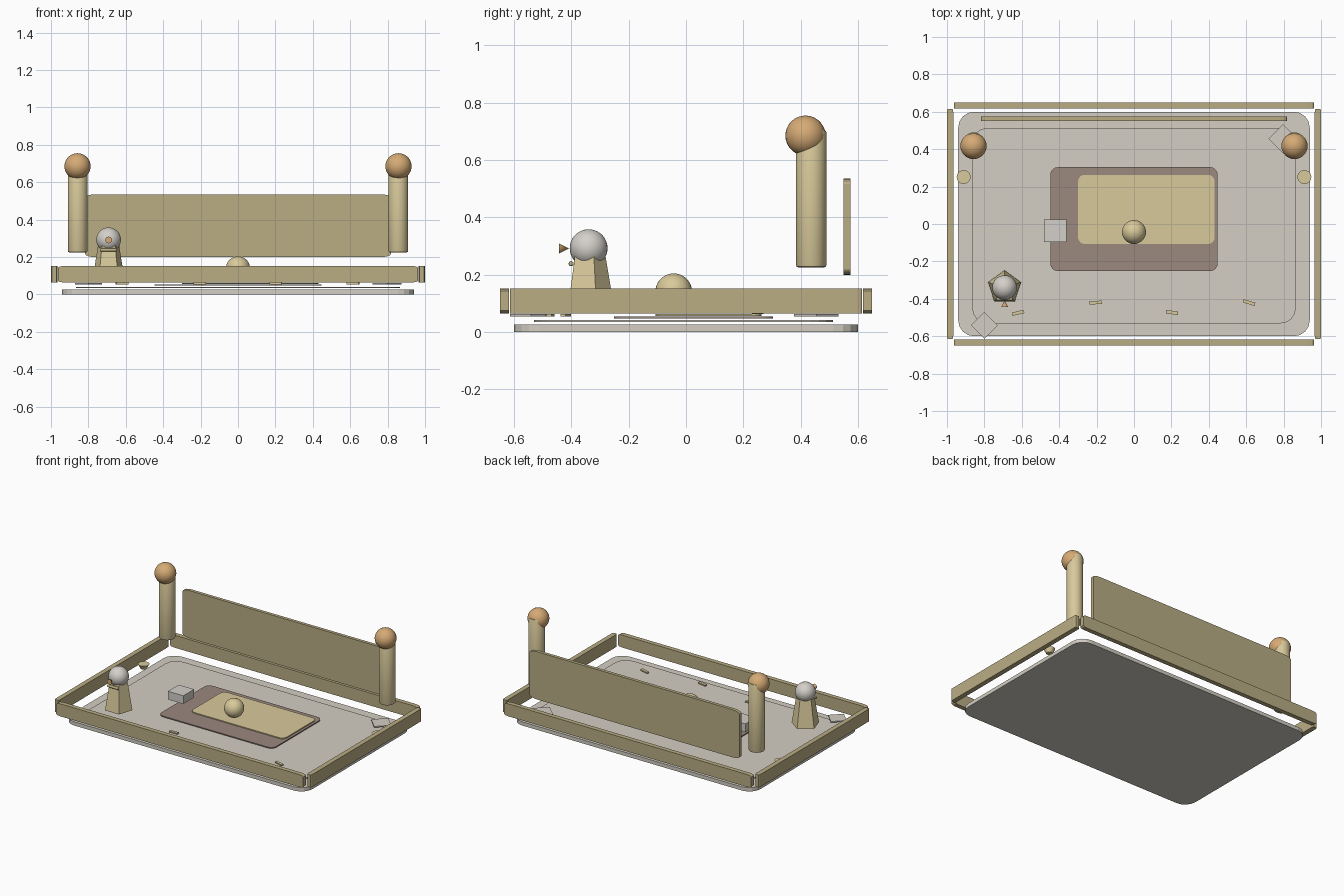
import bpy, bmesh, math
from mathutils import Matrix, Vector

if "Cube" in bpy.data.objects:
    bpy.data.objects.remove(bpy.data.objects["Cube"])


def material(name, rgb):
    m = bpy.data.materials.new(name)
    lin = [((c / 255 + 0.055) / 1.055) ** 2.4 for c in rgb]
    m.diffuse_color = (*lin, 1)
    m.use_nodes = True
    m.node_tree.nodes["Principled BSDF"].inputs["Base Color"].default_value = m.diffuse_color
    return m


STONE = material("pale stone", (211, 206, 195))
BROWN = material("rug brown", (155, 137, 127))
CREAM = material("cream", (217, 202, 155))
OLIVE = material("olive tan", (186, 173, 132))
ORANGE = material("warm orange", (213, 170, 117))
GREY = material("light grey", (212, 208, 202))


def finish(name, bm, mat, smooth=False):
    bmesh.ops.recalc_face_normals(bm, faces=bm.faces[:])
    me = bpy.data.meshes.new(name)
    bm.to_mesh(me)
    bm.free()
    me.materials.append(mat)
    ob = bpy.data.objects.new(name, me)
    bpy.context.collection.objects.link(ob)
    if smooth:
        bpy.ops.object.select_all(action='DESELECT')
        ob.select_set(True)
        bpy.context.view_layer.objects.active = ob
        bpy.ops.object.shade_smooth_by_angle(angle=math.radians(40))
    return ob


def plate(name, mat, centre, size, corner, axis='Z', turn=0, segs=4):
    """Rounded rectangle extruded along an axis; corner = (rx, ry)."""
    w, h, d = size
    rx, ry = corner
    bm = bmesh.new()
    pts = []
    for q, (sx, sy) in enumerate([(1, 1), (-1, 1), (-1, -1), (1, -1)]):
        if rx == 0:
            pts.append((sx * w / 2, sy * h / 2))
            continue
        for i in range(segs + 1):
            a = math.pi / 2 * (q + i / segs)
            pts.append((sx * (w / 2 - rx) + rx * math.cos(a),
                        sy * (h / 2 - ry) + ry * math.sin(a)))
    face = bm.faces.new([bm.verts.new((x, y, -d / 2)) for x, y in pts])
    ext = bmesh.ops.extrude_face_region(bm, geom=[face])
    bmesh.ops.translate(bm, vec=(0, 0, d),
                        verts=[g for g in ext['geom'] if isinstance(g, bmesh.types.BMVert)])
    rot = Matrix.Rotation(math.radians(turn), 4, 'Z')
    if axis == 'Y':
        rot = Matrix.Rotation(math.pi / 2, 4, 'X') @ rot
    bm.transform(Matrix.Translation(centre) @ rot)
    return finish(name, bm, mat)


def ball(name, mat, centre, r):
    bm = bmesh.new()
    bmesh.ops.create_uvsphere(bm, u_segments=32, v_segments=18, radius=r)
    bm.transform(Matrix.Translation(centre))
    return finish(name, bm, mat, True)


def cone(name, mat, a, b, r1, r2, sides=32, turn=0, smooth=True, bevel=0):
    """Frustum from point a (radius r1) to point b (radius r2)."""
    a, b = Vector(a), Vector(b)
    bm = bmesh.new()
    bmesh.ops.create_cone(bm, cap_ends=True, segments=sides, radius1=r1, radius2=r2,
                          depth=(b - a).length)
    if bevel:
        rims = [e for e in bm.edges if abs(e.verts[0].co.z - e.verts[1].co.z) < 1e-5]
        bmesh.ops.bevel(bm, geom=rims, offset=bevel, segments=2, profile=0.5,
                        affect='EDGES')
    rot = (b - a).to_track_quat('Z', 'Y').to_matrix().to_4x4()
    bm.transform(Matrix.Translation((a + b) / 2) @ rot
                 @ Matrix.Rotation(math.radians(turn), 4, 'Z'))
    return finish(name, bm, mat, smooth)


# floor layers
plate("base_slab", STONE, (0, 0, 0.013), (1.88, 1.2, 0.026), (0.085, 0.085))
plate("inner_floor", STONE, (0, -0.009, 0.038), (1.73, 1.044, 0.006), (0.08, 0.08))
plate("rug", BROWN, (0, 0.026, 0.05), (0.895, 0.555, 0.007), (0.04, 0.04))
plate("blanket", CREAM, (0.066, 0.078, 0.058), (0.73, 0.37, 0.007), (0.035, 0.035))

# low border walls
for s, n in ((-1, "front"), (1, "back")):
    plate(n + "_border", OLIVE, (0, s * 0.634, 0.108), (1.926, 0.088, 0.032),
          (0.03, 0.01), axis='Y', segs=2)
for s, n in ((-1, "left"), (1, "right")):
    plate(n + "_border", OLIVE, (s * 0.983, 0, 0.108), (0.034, 1.23, 0.088),
          (0.005, 0.02), segs=2)

# tall back panel
plate("back_panel", OLIVE, (0, 0.562, 0.367), (1.636, 0.336, 0.023),
      (0.06, 0.018), axis='Y')

# back posts with ball tops, and small side knobs
for s, n in ((-1, "left"), (1, "right")):
    cone(n + "_post", CREAM, (s * 0.857, 0.437, 0.225), (s * 0.857, 0.437, 0.705),
         0.053, 0.053, bevel=0.008)
    ball(n + "_post_ball", ORANGE, (s * 0.858, 0.417, 0.685), 0.07)
    cone(n + "_side_knob", CREAM, (s * 0.911, 0.251, 0.063), (s * 0.911, 0.251, 0.095),
         0.02, 0.037)

# centre ball and block
ball("centre_ball", CREAM, (0, -0.043, 0.14), 0.064)
plate("block", GREY, (-0.42, -0.035, 0.12), (0.12, 0.12, 0.058), (0, 0))

# corner floor tiles
plate("front_left_tile", STONE, (-0.8, -0.542, 0.058), (0.102, 0.102, 0.008), (0, 0), turn=45)
plate("back_right_tile", STONE, (0.797, 0.455, 0.058), (0.11, 0.11, 0.008), (0, 0), turn=45)

# loose sticks on the floor
for i, (x, y, t) in enumerate([(-0.62, -0.475, 13), (-0.205, -0.42, 2),
                               (0.203, -0.473, -9), (0.615, -0.42, -17)]):
    plate(f"stick_{i + 1}", CREAM, (x, y, 0.058), (0.065, 0.018, 0.009), (0, 0), turn=t)

# small figure: five-sided body, head, nose and mouth bar
fx, fy = -0.692, -0.34
cone("figure_body", CREAM, (fx, fy, 0.065), (fx, fy, 0.265), 0.092, 0.059,
     sides=5, turn=0, smooth=False)
body = bpy.data.objects["figure_body"]
# aim one corner of the pentagon to the back
v = max((p.co for p in body.data.vertices), key=lambda c: c.y)
ang = math.pi / 2 - math.atan2(v.y - fy, v.x - fx)
body.data.transform(Matrix.Translation((fx, fy, 0)) @ Matrix.Rotation(ang, 4, 'Z')
                    @ Matrix.Translation((-fx, -fy, 0)))
ball("figure_head", GREY, (fx, fy, 0.292), 0.066)
cone("figure_nose", ORANGE, (fx, -0.444, 0.291), (fx, -0.408, 0.291), 0.018, 0.0, sides=16)
cone("figure_mouth", OLIVE, (fx - 0.043, -0.401, 0.238), (fx + 0.043, -0.401, 0.238),
     0.009, 0.009, sides=12, bevel=0.004)
